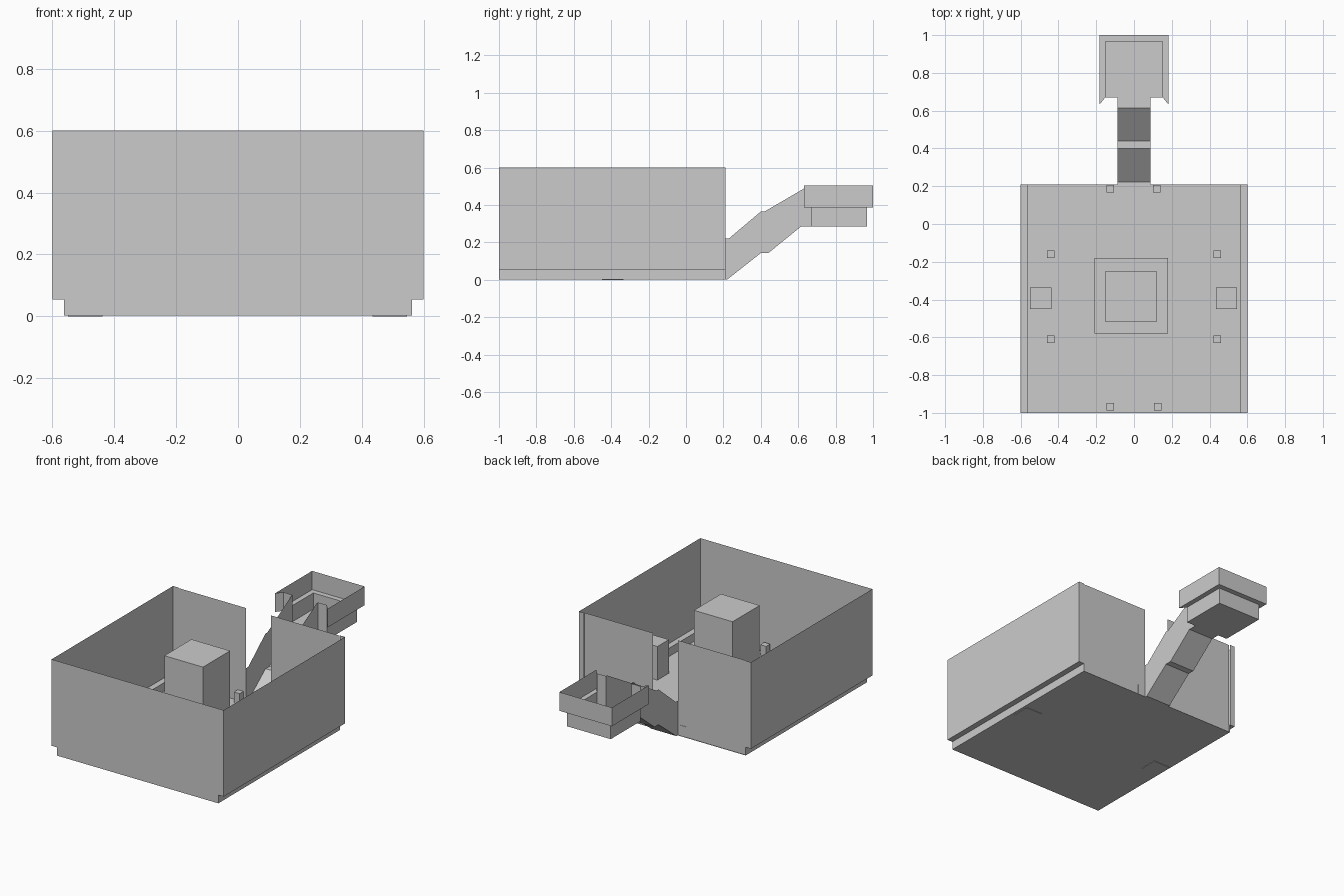
import bpy, bmesh

if "Cube" in bpy.data.objects:
    bpy.data.objects.remove(bpy.data.objects["Cube"])


def sheet(name, polys):
    """Thin-surface object from a few polygons, welded together."""
    bm = bmesh.new()
    for poly in polys:
        bm.faces.new([bm.verts.new(p) for p in poly])
    bmesh.ops.remove_doubles(bm, verts=bm.verts, dist=0.0005)
    me = bpy.data.meshes.new(name)
    bm.to_mesh(me)
    bm.free()
    ob = bpy.data.objects.new(name, me)
    bpy.context.collection.objects.link(ob)
    return ob


def strip(points, shift):
    """Quads swept between an open profile and its shifted copy."""
    moved = [tuple(a + b for a, b in zip(p, shift)) for p in points]
    return [(points[i], points[i + 1], moved[i + 1], moved[i])
            for i in range(len(points) - 1)]


def box(name, x0, x1, y0, y1, z0, z1):
    ring = [(x0, y0, z0), (x1, y0, z0), (x1, y1, z0), (x0, y1, z0)]
    top = [(x, y, z1) for x, y, z in ring]
    sides = strip(ring + ring[:1], (0, 0, z1 - z0))
    return sheet(name, [ring[::-1], top] + sides)


# Main room: side walls, side ledges and floor swept along y
FLOOR, LEDGE, TOP = 0.003, 0.055, 0.6
BACK, DOOR = 0.205, 0.088
section = [(-0.6, TOP), (-0.6, LEDGE), (-0.563, LEDGE), (-0.563, FLOOR)]
section += [(-x, z) for x, z in reversed(section)]
sheet("room_floor_and_sides",
      strip([(x, -1, z) for x, z in section], (0, 1.21, 0)))

# Front wall follows the same section
sheet("front_wall", [[(x, -1, z) for x, z in section]])

# Back wall in two halves with a full-height doorway
for side, s in (("left", -1), ("right", 1)):
    sheet("back_wall_" + side, [
        [(s * x, BACK, z) for x, z in
         ((DOOR, FLOOR), (0.563, FLOOR), (0.563, TOP), (DOOR, TOP))],
        [(s * x, 0.21, z) for x, z in
         ((0.563, LEDGE), (0.6, LEDGE), (0.6, TOP), (0.563, TOP))]])

# Central block on a low plinth
box("plinth", -0.21, 0.18, -0.58, -0.18, FLOOR, 0.035)
box("central_block", -0.15, 0.12, -0.52, -0.25, 0.035, 0.56)

# Side pedestals
box("pedestal_left", -0.55, -0.438, -0.45, -0.335, 0, 0.215)
box("pedestal_right", 0.434, 0.546, -0.45, -0.335, 0, 0.215)

# Small floor posts
for x, y in ((-0.125, 0.187), (0.12, 0.187), (-0.44, -0.16), (0.44, -0.16),
             (-0.44, -0.61), (0.44, -0.61), (-0.125, -0.967), (0.125, -0.967)):
    box("floor_post", x - 0.02, x + 0.02, y - 0.02, y + 0.02, FLOOR, 0.07)

# Ramped corridor: floor and two stepped side walls
ramp = [(BACK, FLOOR), (0.222, FLOOR), (0.4, 0.143), (0.44, 0.143),
        (0.615, 0.285), (0.67, 0.285)]
rail = [(0.67, 0.505), (0.66, 0.505), (0.42, 0.365), (0.4, 0.365),
        (0.228, 0.22), (BACK, 0.22)]
sheet("corridor_floor",
      strip([(-DOOR, y, z) for y, z in ramp], (2 * DOOR, 0, 0)))
for side, s in (("left", -1), ("right", 1)):
    sheet("corridor_wall_" + side, [[(s * DOOR, y, z) for y, z in ramp + rail]])

# Upper room: sunken floor, ledge around it and outer walls
LOW, MID, HIGH = 0.285, 0.387, 0.505
IX, OX, Y0, Y1 = 0.152, 0.183, 0.67, 0.967
inner = [(-DOOR, Y0), (-IX, Y0), (-IX, Y1), (IX, Y1), (IX, Y0), (DOOR, Y0)]
outer = [(-OX, 0.632), (-OX, 1), (OX, 1), (OX, 0.632)]
rim = inner[1:5]
sheet("upper_room_floor", [[(x, y, LOW) for x, y in rim]])
sheet("upper_room_lower_walls",
      strip([(x, y, LOW) for x, y in inner], (0, 0, MID - LOW)))
sheet("upper_room_ledge", [
    [(*rim[i], MID), (*rim[i + 1], MID), (*outer[i + 1], MID), (*outer[i], MID)]
    for i in range(3)])
loop = [inner[0], inner[1]] + outer + [inner[4], inner[5]]
sheet("upper_room_outer_walls",
      strip([(x, y, MID) for x, y in loop], (0, 0, HIGH - MID)))
